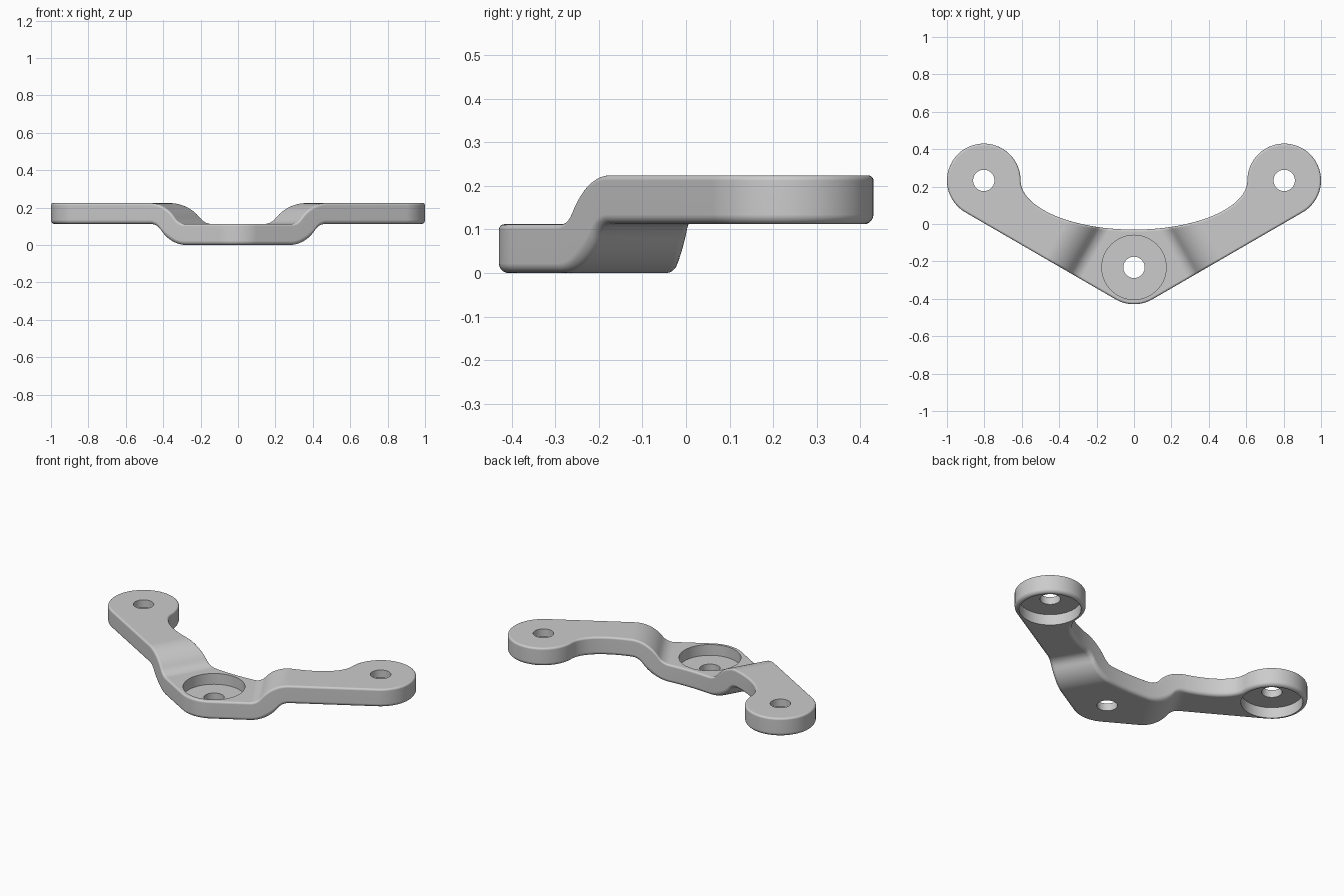
import bpy, bmesh
from math import sin, cos, pi, sqrt, atan2
from mathutils import Vector

if "Cube" in bpy.data.objects:
    bpy.data.objects.remove(bpy.data.objects["Cube"])

T = 0.112                                  # plate thickness, also the step height
HUB, LOBE, R = Vector((0, -0.232)), Vector((0.803, 0.233)), 0.197
AXIS = (LOBE - HUB).normalized()
TILT = atan2(AXIS.y, AXIS.x) - pi / 2      # outward direction of the straight outer edge
S0, RUN = 0.215, 0.22                      # start and length of the bend along the arm
RSUM = (RUN ** 2 + T ** 2) / (2 * T)


def bend(s, r1):
    """Height of an S bend made of two tangent arcs."""
    u, r2 = min(max(s - S0, 0), RUN), RSUM - r1
    if u < r1 * RUN / RSUM:
        return r1 - sqrt(r1 * r1 - u * u)
    return T - r2 + sqrt(r2 * r2 - (RUN - u) ** 2)


# right half outline: (point, outward normal)
outline = []


def arc(c, a0, a1, n):
    for i in range(n + 1):
        a = a0 + (a1 - a0) * i / n
        d = Vector((cos(a), sin(a)))
        outline.append((c + d * R, d))


arc(HUB, -pi / 2, TILT, 10)
arc(LOBE, TILT, pi, 40)
A, B = LOBE.x - R, 0.263
for i in range(1, 41):
    a = -pi / 2 * i / 40
    n = Vector((-cos(a) / A, -sin(a) / B)).normalized()
    outline.append((Vector((A * cos(a), LOBE.y + B * sin(a))), n))

# rounded edge section: (inset, height)
RB, RT, K = 0.022, 0.012, 5
section = [(RB * (1 - sin(pi / 2 * k / K)), RB * (1 - cos(pi / 2 * k / K))) for k in range(K + 1)]
section += [(RT * (1 - cos(pi / 2 * k / K)), T - RT + RT * sin(pi / 2 * k / K)) for k in range(K + 1)]

# half plate, sliced across the bend and then bent
bm = bmesh.new()
rings = []
for inset, z in section:
    ring = []
    for p, n in outline:
        q = p - n * inset
        x = 0 if abs(q.x) < 1e-5 else q.x
        ring.append(bm.verts.new((x, q.y, z)))
    rings.append(ring)
for a, b in zip(rings, rings[1:]):
    for i in range(len(a) - 1):
        bm.faces.new((a[i], a[i + 1], b[i + 1], b[i]))
bm.faces.new(rings[0][::-1])
bm.faces.new(rings[-1])
for i in range(25):
    p = HUB + AXIS * (S0 + RUN * i / 24)
    bmesh.ops.bisect_plane(bm, geom=bm.verts[:] + bm.edges[:] + bm.faces[:], dist=1e-5,
                           plane_co=(p.x, p.y, 0), plane_no=(AXIS.x, AXIS.y, 0))
for v in bm.verts:
    s = (v.co.xy - HUB).dot(AXIS)
    f = v.co.z / T
    v.co.z += (1 - f) * bend(s, RSUM - 0.08) + f * bend(s, 0.08)
me = bpy.data.meshes.new("bracket")
bm.to_mesh(me)
bm.free()
bracket = bpy.data.objects.new("bracket", me)
bpy.context.collection.objects.link(bracket)
bpy.context.view_layer.objects.active = bracket
bracket.select_set(True)
m = bracket.modifiers.new("mirror", 'MIRROR')
m.use_clip = True
bpy.ops.object.modifier_apply(modifier=m.name)


def drill(name, radius, spans):
    """Cut round holes given as (x, y, z0, z1)."""
    cb = bmesh.new()
    for x, y, z0, z1 in spans:
        g = bmesh.ops.create_cone(cb, cap_ends=True, segments=64, radius1=radius,
                                  radius2=radius, depth=z1 - z0)
        bmesh.ops.translate(cb, verts=g["verts"], vec=(x, y, (z0 + z1) / 2))
    cm = bpy.data.meshes.new(name)
    cb.to_mesh(cm)
    cb.free()
    cutter = bpy.data.objects.new(name, cm)
    cutter.hide_render = True
    bpy.context.collection.objects.link(cutter)
    b = bracket.modifiers.new(name, 'BOOLEAN')
    b.operation, b.solver, b.object = 'DIFFERENCE', 'EXACT', cutter
    bpy.ops.object.modifier_apply(modifier=b.name)
    bpy.data.objects.remove(cutter)


# recesses: hub from above, lobes from below; then the through holes
D = 0.066
drill("recess_cutter", 0.172, [(0, HUB.y, T - D, 0.3)] +
      [(k * LOBE.x, LOBE.y, -0.1, T + D) for k in (-1, 1)])
drill("hole_cutter", 0.057, [(x, y, -0.2, 0.4) for x, y in
      ((0, HUB.y), (-LOBE.x, LOBE.y), (LOBE.x, LOBE.y))])

bpy.ops.object.shade_smooth_by_angle()
w = bracket.modifiers.new("weighted_normals", 'WEIGHTED_NORMAL')
w.keep_sharp = True
